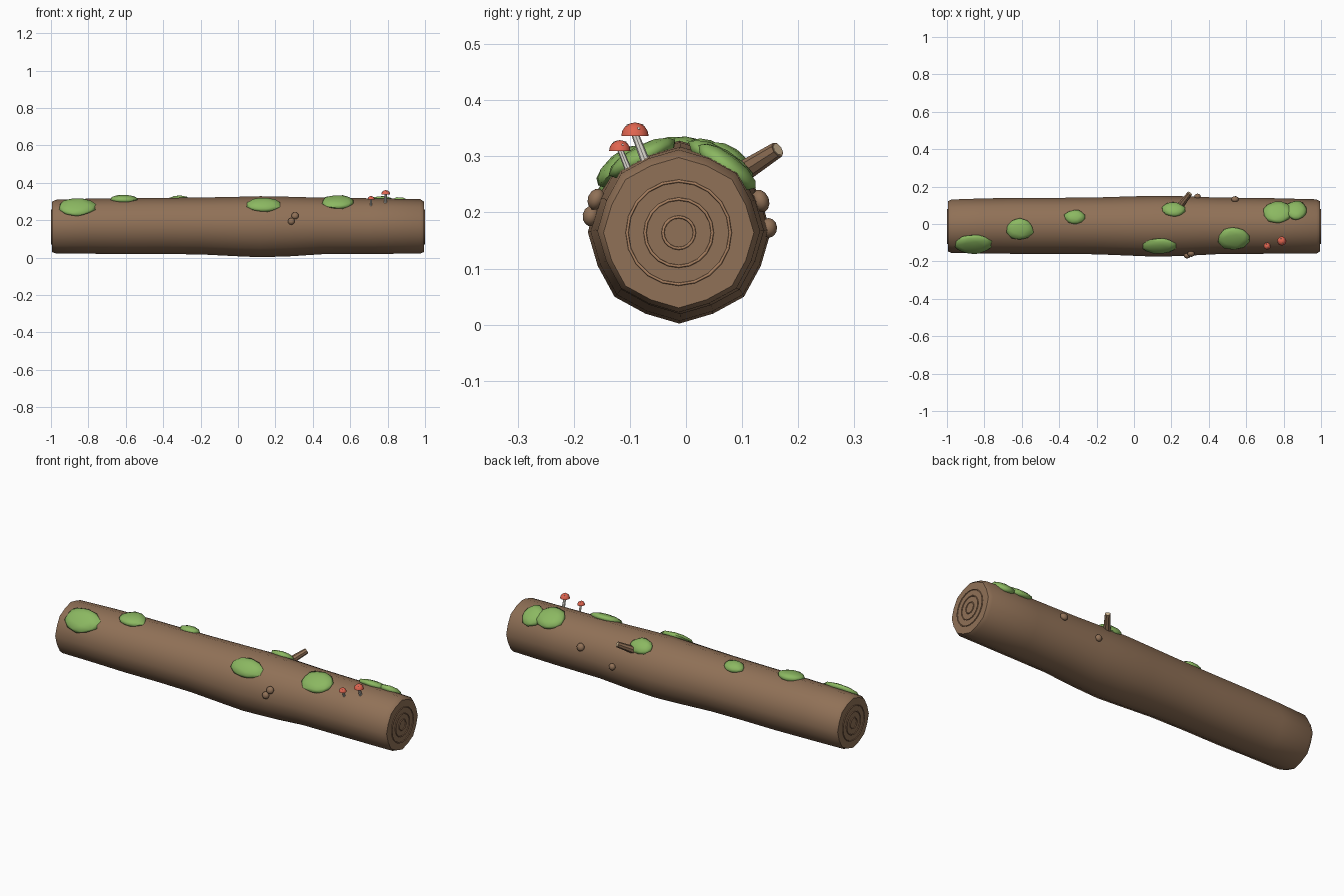
import bpy, bmesh, math, random
from mathutils import Vector, Matrix

if "Cube" in bpy.data.objects:
    bpy.data.objects.remove(bpy.data.objects["Cube"])

random.seed(4)


def material(name, rgb):
    m = bpy.data.materials.new(name)
    m.diffuse_color = (*rgb, 1)
    m.use_nodes = True
    m.node_tree.nodes["Principled BSDF"].inputs["Base Color"].default_value = m.diffuse_color
    return m


BARK = material("bark", (0.28, 0.165, 0.095))
WOOD = material("cut_wood", (0.70, 0.53, 0.33))
RING = material("ring", (0.40, 0.22, 0.12))
MOSS = material("moss", (0.26, 0.48, 0.12))
RED = material("cap_red", (0.75, 0.13, 0.08))
PALE = material("stem_pale", (0.82, 0.79, 0.72))


def finish(bm, name, mat, angle=40):
    bmesh.ops.recalc_face_normals(bm, faces=bm.faces)
    me = bpy.data.meshes.new(name)
    bm.to_mesh(me)
    bm.free()
    ob = bpy.data.objects.new(name, me)
    bpy.context.collection.objects.link(ob)
    me.materials.append(mat)
    bpy.context.view_layer.objects.active = ob
    bpy.ops.object.select_all(action='DESELECT')
    ob.select_set(True)
    bpy.ops.object.shade_smooth_by_angle(angle=math.radians(angle))
    return ob


def frame(pos, normal):
    """Matrix at pos with local z along normal and local x near world x."""
    n = Vector(normal).normalized()
    y = n.cross(Vector((1, 0, 0))).normalized()
    x = y.cross(n)
    return Matrix.Translation(pos) @ Matrix((x, y, n)).transposed().to_4x4()


def rod(name, a, b, r1, r2, mat, sides=10):
    a, b = Vector(a), Vector(b)
    bm = bmesh.new()
    bmesh.ops.create_cone(bm, cap_ends=True, segments=sides, radius1=r1, radius2=r2,
                          depth=(b - a).length, matrix=frame((a + b) / 2, b - a))
    return finish(bm, name, mat)


# log body: stations of x, radius, centre y, centre z
STATIONS = [(-0.995, .134, -.013, .164), (-0.975, .143, -.012, .166), (-0.8, .147, -.01, .168),
            (-0.6, .150, -.01, .168), (-0.4, .150, -.01, .169), (-0.2, .152, -.01, .169),
            (0, .159, -.011, .166), (0.12, .163, -.012, .165), (0.28, .159, -.011, .166),
            (0.45, .151, -.01, .169), (0.7, .149, -.01, .168), (0.975, .145, -.013, .167),
            (0.995, .134, -.013, .164)]
SIDES = 16
bm = bmesh.new()
loops = []
for x, r, cy, cz in STATIONS:
    loop = []
    for i in range(SIDES):
        a = 2 * math.pi * i / SIDES
        k = r * (1 if i % 2 == 0 else 0.965)
        loop.append(bm.verts.new((x, cy + k * math.cos(a), cz + k * math.sin(a))))
    loops.append(loop)
for p, q in zip(loops, loops[1:]):
    for i in range(SIDES):
        j = (i + 1) % SIDES
        bm.faces.new((p[i], p[j], q[j], q[i]))
bm.faces.new(loops[0])
bm.faces.new(loops[-1])
finish(bm, "log_bark", BARK)

# cut ends with growth rings
CY, CZ = -.013, .164
for side, s in (("left", -1), ("right", 1)):
    rod(f"{side}_cut_face", (s * .985, CY, CZ), (s * .9975, CY, CZ), .131, .131, WOOD, 16)
    for i, r in enumerate((.092, .060, .028)):
        bpy.ops.mesh.primitive_torus_add(major_segments=20, minor_segments=6, major_radius=r,
                                         minor_radius=.0027, location=(s * .9973, CY, CZ),
                                         rotation=(0, math.pi / 2, 0))
        ob = bpy.context.object
        ob.name = f"{side}_growth_ring_{i + 1}"
        ob.data.materials.append(RING)
        bpy.ops.object.shade_smooth()
    rod(f"{side}_pith", (s * .99, CY, CZ), (s * .9995, CY, CZ), .009, .009, RING, 12)


def on_log(x, tilt):
    """Point and normal on the log; tilt in degrees from up, positive toward +y."""
    for p, q in zip(STATIONS, STATIONS[1:]):
        if x <= q[0]:
            t = (x - p[0]) / (q[0] - p[0])
            r, cy, cz = [p[k] + t * (q[k] - p[k]) for k in (1, 2, 3)]
            break
    n = Vector((0, math.sin(math.radians(tilt)), math.cos(math.radians(tilt))))
    return Vector((x, cy, cz)) + n * r, n


def blob(name, x, tilt, size, mat, lift=0, jitter=0, sub=2):
    pos, n = on_log(x, tilt)
    bm = bmesh.new()
    bmesh.ops.create_icosphere(bm, subdivisions=sub, radius=1)
    for v in bm.verts:
        k = 1 + random.uniform(-jitter, jitter)
        v.co = Vector((v.co.x * k * size[0], v.co.y * k * size[1], v.co.z * size[2]))
    bm.transform(frame(pos + n * lift, n))
    finish(bm, name, mat, 60)


# moss patches: x, tilt, half length, half width
for i, (x, t, l, w) in enumerate([(-.86, -43, .10, .068), (-.61, -7, .073, .060),
                                  (-.315, 19, .058, .040), (.135, -42, .09, .053),
                                  (.21, 35, .064, .046), (.535, -28, .09, .067),
                                  (.77, 31, .08, .068), (.865, 37, .06, .062)]):
    blob(f"moss_patch_{i + 1}", x, t, (l, w, .022), MOSS, -.004, .07)

# bark knots
for i, (x, t, r) in enumerate([(.285, -80, .019), (.305, -69, .020), (.54, 70, .021), (.34, 88, .018)]):
    blob(f"bark_knot_{i + 1}", x, t, (r, r, .015), BARK, .002)

# broken branch with cut tip
base, tip = Vector((.215, .055, .243)), Vector((.298, .163, .312))
d = (tip - base).normalized()
rod("branch", base, tip, .022, .0145, BARK, 8)
rod("branch_cut_tip", tip - d * .003, tip + d * .001, .0115, .0115, WOOD, 8)

# toadstools: stem base, cap base centre, cap radius
for nm, a, b, r in (("large", (.787, -.070, .285), (.79, -.091, .336), .0245),
                    ("small", (.71, -.097, .262), (.712, -.118, .310), .019)):
    rod(f"{nm}_mushroom_stem", a, Vector(b) + Vector((0, 0, .004)), r * .34, r * .27, PALE, 8)
    bm = bmesh.new()
    bmesh.ops.create_uvsphere(bm, u_segments=12, v_segments=8, radius=r)
    cut = bmesh.ops.bisect_plane(bm, geom=bm.verts[:] + bm.edges[:] + bm.faces[:], plane_co=(0, 0, 0),
                                 plane_no=(0, 0, -1), clear_outer=True)
    bmesh.ops.holes_fill(bm, edges=[e for e in bm.edges if e.is_boundary])
    bm.transform(Matrix.Translation(b))
    finish(bm, f"{nm}_mushroom_cap", RED)
    for k in range(4):
        u, e = math.radians(20 + 90 * k), math.radians(35 + 20 * (k % 2))
        p = Vector((math.cos(u) * math.cos(e), math.sin(u) * math.cos(e), math.sin(e))) * r * .97
        bm = bmesh.new()
        bmesh.ops.create_icosphere(bm, subdivisions=1, radius=r * .11)
        bm.transform(Matrix.Translation(Vector(b) + p))
        finish(bm, f"{nm}_mushroom_spot_{k + 1}", PALE, 60)
